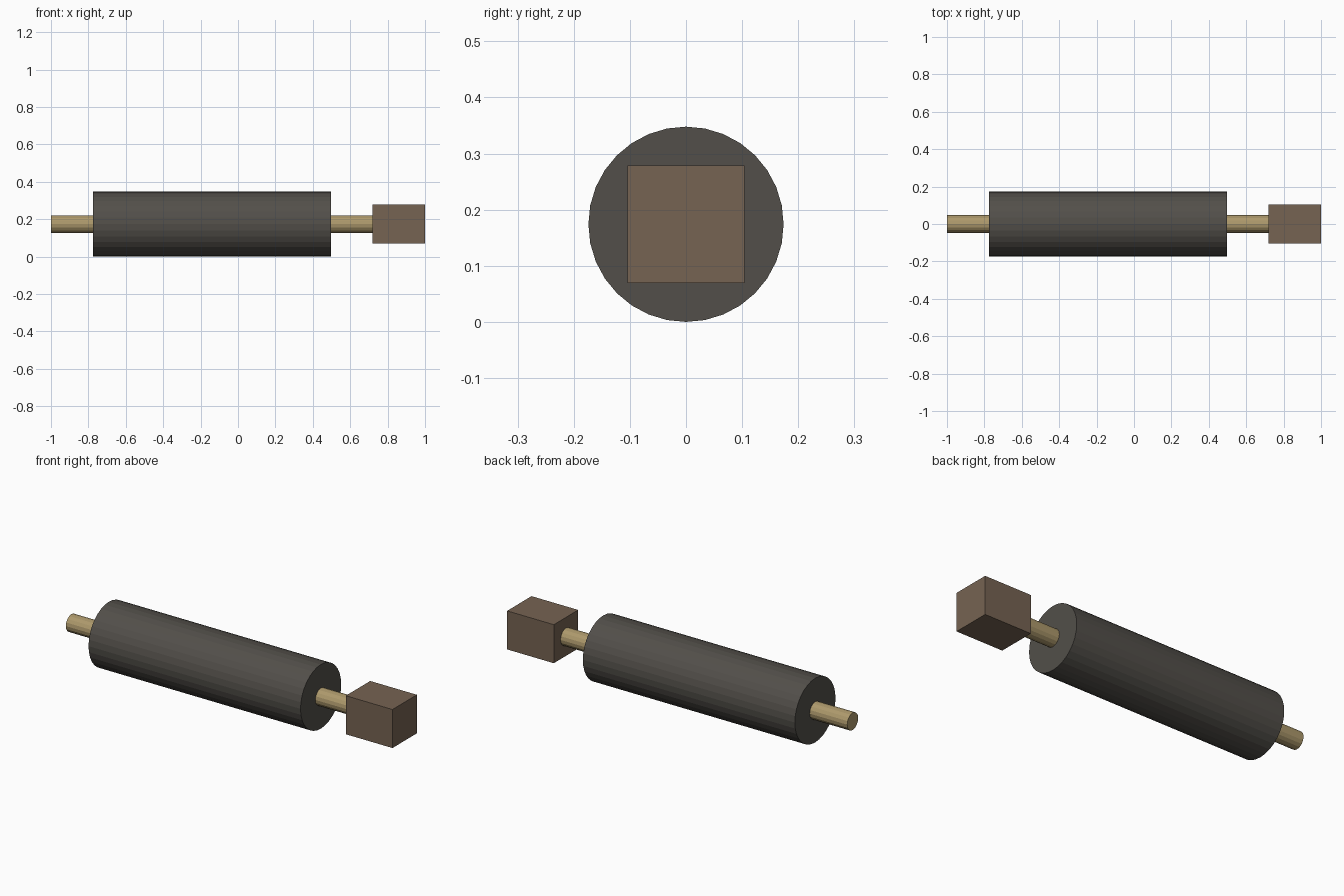
import bpy
from math import pi

if "Cube" in bpy.data.objects:
    bpy.data.objects.remove(bpy.data.objects["Cube"])

AXIS_Z = 0.174


def paint(obj, name, color):
    mat = bpy.data.materials.new(name)
    mat.diffuse_color = (*color, 1)
    mat.use_nodes = True
    mat.node_tree.nodes["Principled BSDF"].inputs["Base Color"].default_value = mat.diffuse_color
    obj.data.materials.append(mat)


def rod(name, x0, x1, radius, sides):
    """Flat-faced cylinder lying along x."""
    bpy.ops.mesh.primitive_cylinder_add(
        vertices=sides, radius=radius, depth=x1 - x0,
        location=((x0 + x1) / 2, 0, AXIS_Z), rotation=(0, pi / 2, 0))
    obj = bpy.context.object
    obj.name = name
    bpy.ops.object.transform_apply(location=False, rotation=True, scale=True)
    return obj


# Main roller drum
drum = rod("roller_drum", -0.775, 0.497, 0.174, 32)
paint(drum, "dark_grey", (0.085, 0.078, 0.068))

# Thin shaft running through the drum
shaft = rod("shaft", -1.0, 0.73, 0.047, 16)
paint(shaft, "brass", (0.42, 0.32, 0.15))

# Square block on the right end
bpy.ops.mesh.primitive_cube_add(size=1, location=(0.86, 0, AXIS_Z))
block = bpy.context.object
block.name = "end_block"
block.scale = (0.28, 0.209, 0.209)
bpy.ops.object.transform_apply(location=False, rotation=False, scale=True)
paint(block, "brown", (0.18, 0.125, 0.085))
